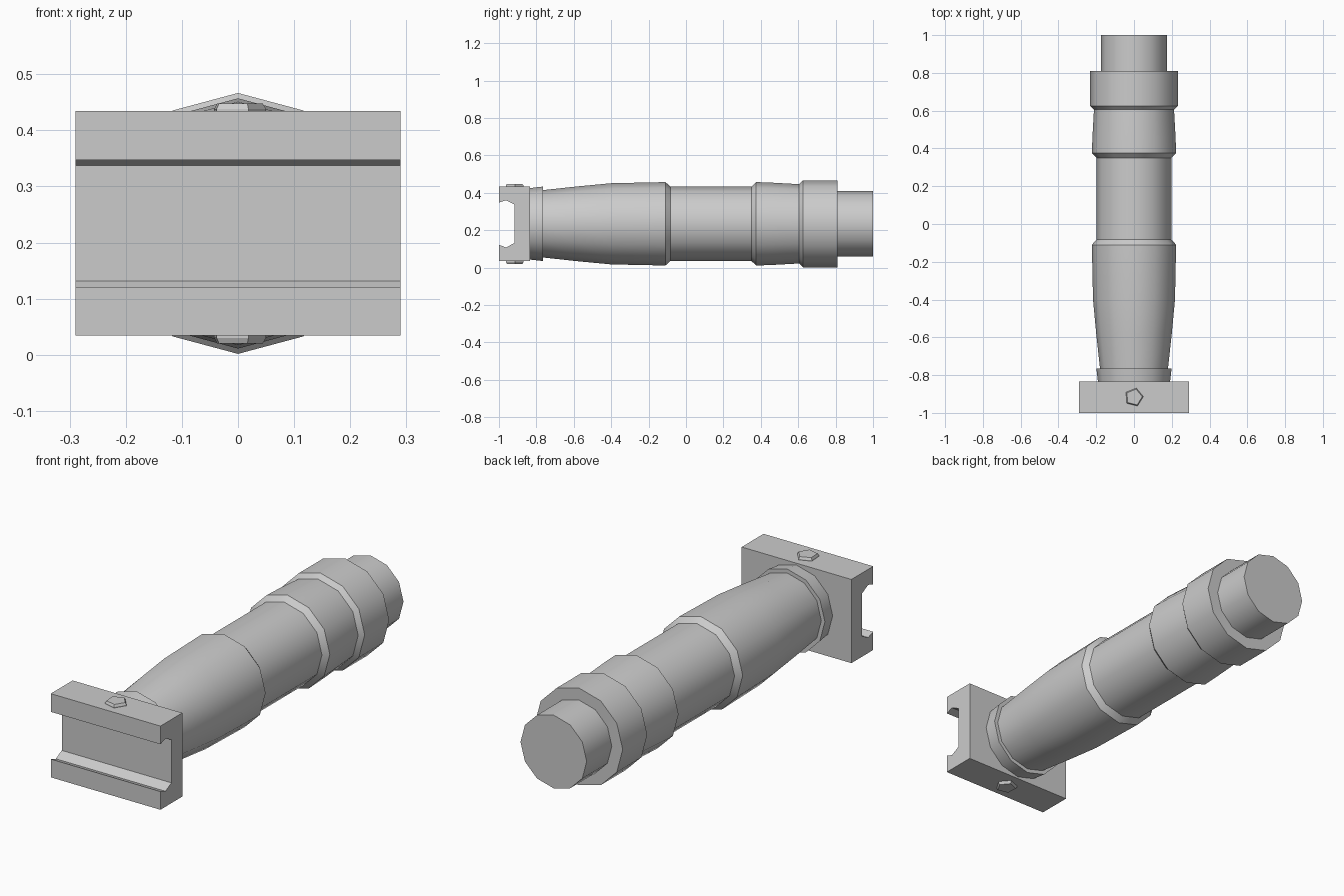
import bpy, bmesh
from math import sin, cos, tau, radians

if "Cube" in bpy.data.objects:
    bpy.data.objects.remove(bpy.data.objects["Cube"])

AXIS_Z = 0.234


def finish(name, bm, smooth=False):
    bmesh.ops.recalc_face_normals(bm, faces=bm.faces)
    mesh = bpy.data.meshes.new(name)
    bm.to_mesh(mesh)
    bm.free()
    obj = bpy.data.objects.new(name, mesh)
    bpy.context.collection.objects.link(obj)
    if smooth:
        bpy.ops.object.select_all(action='DESELECT')
        obj.select_set(True)
        bpy.context.view_layer.objects.active = obj
        bpy.ops.object.shade_smooth_by_angle(angle=radians(32))
    return obj


def lathe_y(name, profile, sides=12):
    """Revolve (y, radius) pairs about the long axis, with capped ends."""
    bm = bmesh.new()
    rings = [[bm.verts.new((r * sin(tau * i / sides), y, AXIS_Z + r * cos(tau * i / sides)))
              for i in range(sides)] for y, r in profile]
    for a, b in zip(rings, rings[1:]):
        for i in range(sides):
            j = (i + 1) % sides
            bm.faces.new((a[i], a[j], b[j], b[i]))
    bm.faces.new(rings[0])
    bm.faces.new(rings[-1])
    return finish(name, bm, smooth=True)


def extrude_x(name, outline, half_width):
    """Extrude a (y, z) outline symmetrically along x."""
    bm = bmesh.new()
    face = bm.faces.new([bm.verts.new((-half_width, y, z)) for y, z in outline])
    out = bmesh.ops.extrude_face_region(bm, geom=[face])
    moved = [g for g in out['geom'] if isinstance(g, bmesh.types.BMVert)]
    bmesh.ops.translate(bm, verts=moved, vec=(2 * half_width, 0, 0))
    return finish(name, bm)


# Turned handle: mount collar, swelling grip, waist, ring, end cap and tip
lathe_y("grip_body", [
    (-0.835, 0.191), (-0.765, 0.199),
    (-0.765, 0.180), (-0.58, 0.200), (-0.40, 0.217), (-0.11, 0.223),
    (-0.083, 0.199), (0.35, 0.199),
    (0.375, 0.223), (0.46, 0.220), (0.605, 0.212),
    (0.625, 0.2325), (0.81, 0.2325),
    (0.81, 0.175), (1.0, 0.175),
])

# Rail clamp: half outline mirrored about the axis height
half = [(-0.835, 0.2), (-1.0, 0.2), (-1.0, 0.113), (-0.962, 0.126), (-0.917, 0.103)]
outline = [(y, AXIS_Z + h) for y, h in half]
outline += [(y, AXIS_Z - h) for y, h in reversed(half)]
extrude_x("rail_clamp", outline, 0.29)

# Five-sided bolt heads above and below the clamp
for name, side in (("top_bolt", 1), ("bottom_bolt", -1)):
    bm = bmesh.new()
    rings = [[bm.verts.new((r * cos(tau * i / 5 + 0.07), -0.917 + r * sin(tau * i / 5 + 0.07),
                            AXIS_Z + side * h)) for i in range(5)]
             for h, r in ((0.195, 0.050), (0.204, 0.050), (0.214, 0.044))]
    for a, b in zip(rings, rings[1:]):
        for i in range(5):
            j = (i + 1) % 5
            bm.faces.new((a[i], a[j], b[j], b[i]))
    bm.faces.new(rings[0])
    bm.faces.new(rings[-1])
    finish(name, bm)
